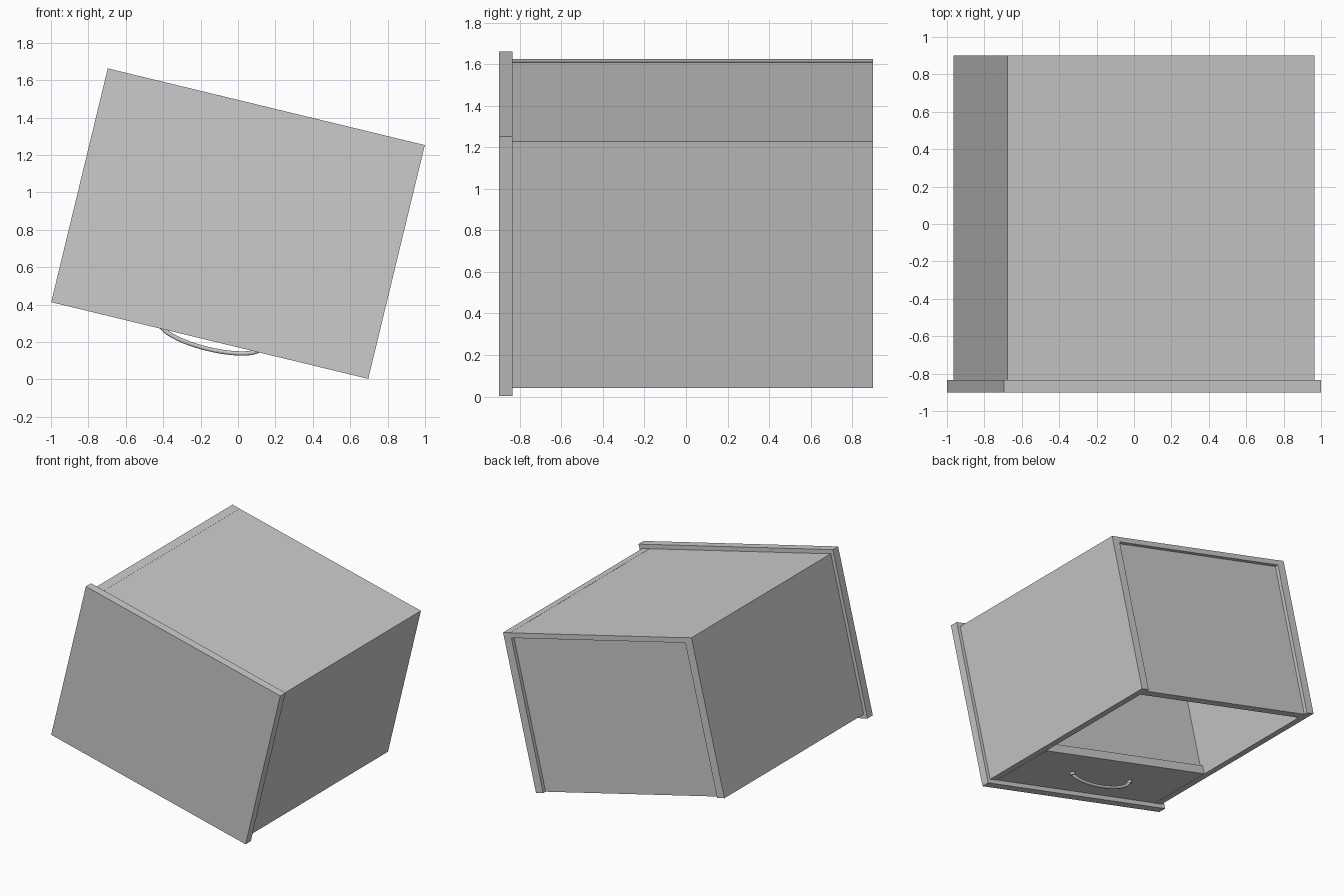
import bpy, bmesh
from mathutils import Matrix, Vector
from math import radians, sin, cos, pi

if "Cube" in bpy.data.objects:
    bpy.data.objects.remove(bpy.data.objects["Cube"])

# A nightstand lying on its back edge: table top faces -y, drawer front faces down.
TILT = Matrix.Translation((0, 0, 0.833)) @ Matrix.Rotation(radians(13.6), 4, 'Y')
W, H, T = 0.845, 0.611, 0.065      # half width, half depth of the body, board thickness
Y0, Y1 = -0.835, 0.9               # body range along y
YD = -0.27                         # lower edge of the drawer


def board(name, x, y, z):
    """Box from (min, max) ranges in the untilted frame."""
    bm = bmesh.new()
    bmesh.ops.create_cube(bm, size=1)
    for v in bm.verts:
        v.co = Vector([(r[0] + r[1]) / 2 + c * (r[1] - r[0]) for r, c in zip((x, y, z), v.co)])
    me = bpy.data.meshes.new(name)
    bm.to_mesh(me)
    bm.free()
    ob = bpy.data.objects.new(name, me)
    ob.matrix_world = TILT
    bpy.context.collection.objects.link(ob)
    return ob


# Carcass
I = W - T
board("table_top", (-0.872, 0.872), (-0.9, Y0), (-0.643, 0.643))
for side, s in (("left", -1), ("right", 1)):
    board(side + "_side_panel", sorted((s * I, s * W)), (Y0, Y1), (-H, H))
board("back_panel", (-I, I), (Y0, Y1), (H - 0.04, H - 0.001))
board("bottom_board", (-I, I), (Y1 - T - 0.03, Y1 - 0.03), (-H, H - 0.04))

# Drawer
D = I - 0.003
board("drawer_front", (-D, D), (Y0 + 0.004, YD), (-H, -H + T))
board("drawer_bottom", (-D, D), (YD - 0.055, YD - 0.025), (-H + T, H - 0.045))
for side, s in (("left", -1), ("right", 1)):
    board("drawer_" + side + "_side", sorted((s * (D - 0.04), s * D)),
          (Y0 + 0.06, YD - 0.055), (-H + T, H - 0.045))
board("drawer_back", (-D + 0.04, D - 0.04), (Y0 + 0.06, YD - 0.055), (H - 0.085, H - 0.045))

# Bowed handle
cu = bpy.data.curves.new("drawer_handle", 'CURVE')
cu.dimensions = '3D'
cu.bevel_depth = 0.012
cu.bevel_resolution = 3
cu.use_fill_caps = True
sp = cu.splines.new('POLY')
N = 24
sp.points.add(N)
for i, p in enumerate(sp.points):
    a = pi * i / N
    p.co = (-0.28 * cos(a), -0.55, -H - 0.078 * sin(a), 1)
handle = bpy.data.objects.new("drawer_handle", cu)
handle.matrix_world = TILT
bpy.context.collection.objects.link(handle)
sp.use_smooth = True

# Round feet of the handle
for side, s in (("left", -1), ("right", 1)):
    bpy.ops.mesh.primitive_cylinder_add(vertices=20, radius=0.018, depth=0.02)
    foot = bpy.context.object
    foot.name = "handle_" + side + "_foot"
    foot.matrix_world = TILT @ Matrix.Translation((s * 0.28, -0.55, -H - 0.008))
    bpy.ops.object.shade_smooth_by_angle()
